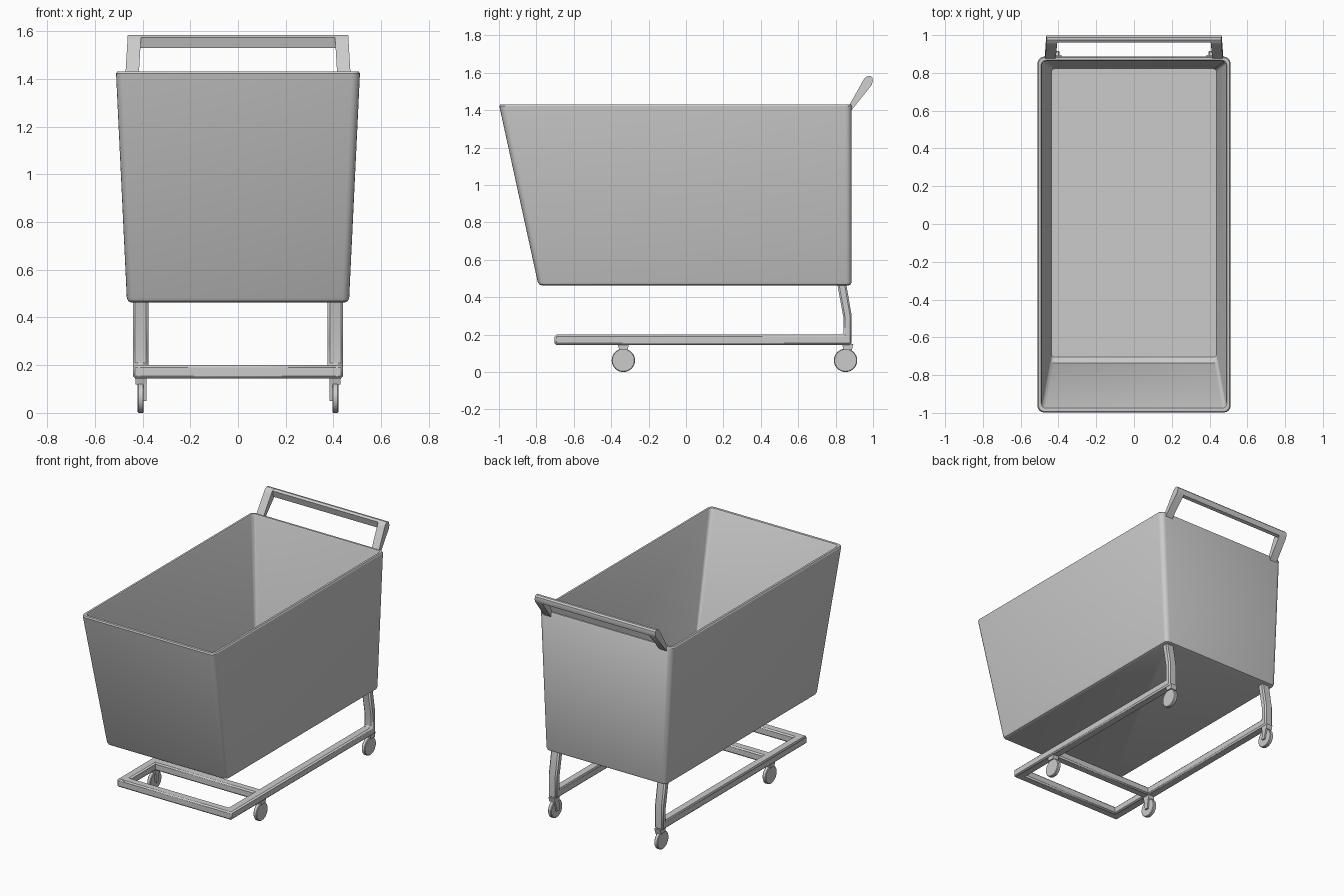
import bpy, bmesh, math
from mathutils import Matrix

if "Cube" in bpy.data.objects:
    bpy.data.objects.remove(bpy.data.objects["Cube"])


def finish(name, bm, bevel=0.0, segments=1, angle=30):
    bmesh.ops.recalc_face_normals(bm, faces=bm.faces)
    me = bpy.data.meshes.new(name)
    bm.to_mesh(me)
    bm.free()
    ob = bpy.data.objects.new(name, me)
    bpy.context.collection.objects.link(ob)
    if bevel:
        mod = ob.modifiers.new("bevel", 'BEVEL')
        mod.width, mod.segments, mod.limit_method = bevel, segments, 'ANGLE'
    bpy.ops.object.select_all(action='DESELECT')
    bpy.context.view_layer.objects.active = ob
    ob.select_set(True)
    bpy.ops.object.shade_smooth_by_angle(angle=math.radians(angle))
    return ob


def prism(name, profile, x0, x1, bevel=0.0, segments=1, lean=0.0, z_ref=0.0):
    """Extrude a (y, z) profile from x0 to x1, leaning sideways with height."""
    bm = bmesh.new()
    a, b = [[bm.verts.new((x + lean * (z - z_ref), y, z)) for y, z in profile] for x in (x0, x1)]
    bm.faces.new(a)
    bm.faces.new(b[::-1])
    n = len(profile)
    for i in range(n):
        bm.faces.new((a[i], b[i], b[(i + 1) % n], a[(i + 1) % n]))
    return finish(name, bm, bevel, segments)


def rounded_loop(bm, hx, y0, y1, z, r, steps=4):
    verts = []
    for k, (cx, cy) in enumerate(((hx - r, y1 - r), (r - hx, y1 - r), (r - hx, y0 + r), (hx - r, y0 + r))):
        for i in range(steps + 1):
            t = math.pi / 2 * (k + i / steps)
            verts.append(bm.verts.new((cx + r * math.cos(t), cy + r * math.sin(t), z)))
    return verts


# Basket: outer shell, rim and inner walls as lofted rounded rectangles
bm = bmesh.new()
loops = [rounded_loop(bm, *p) for p in (
    (0.450, -0.770, 0.870, 0.463, 0.020),
    (0.460, -0.784, 0.881, 0.468, 0.026),
    (0.466, -0.793, 0.886, 0.482, 0.030),
    (0.511, -0.998, 0.886, 1.422, 0.035),
    (0.506, -0.993, 0.881, 1.431, 0.032),
    (0.492, -0.975, 0.867, 1.431, 0.026),
    (0.487, -0.968, 0.862, 1.422, 0.024),
    (0.443, -0.735, 0.830, 0.525, 0.020),
    (0.436, -0.705, 0.822, 0.500, 0.015))]
for a, b in zip(loops, loops[1:]):
    for i in range(len(a)):
        j = (i + 1) % len(a)
        bm.faces.new((a[i], a[j], b[j], b[i]))
bm.faces.new(loops[0][::-1])
bm.faces.new(loops[-1])
finish("basket", bm)

# Push handle: flared arms and a grip sharing the arm tip profile
arm = [(0.875, 1.43), (0.885, 1.40), (0.993, 1.535), (0.999, 1.555), (0.997, 1.573),
       (0.988, 1.583), (0.974, 1.584), (0.957, 1.574), (0.945, 1.555)]
grip = [(0.972, 1.528), (0.993, 1.535), (0.999, 1.555), (0.997, 1.573),
        (0.988, 1.583), (0.974, 1.584), (0.960, 1.574)]
prism("handle_grip", grip, -0.41, 0.41)

# Front and middle crossbars of the undercarriage
for name, y in (("front_crossbar", -0.67), ("middle_crossbar", -0.335)):
    bar = [(y - 0.032, 0.145), (y + 0.03, 0.145), (y + 0.03, 0.2), (y - 0.032, 0.2)]
    prism(name, bar, -0.42, 0.42, 0.009)

# Side rail that bends up into the rear leg
rail = [(-0.702, 0.145), (0.886, 0.145), (0.886, 0.30), (0.856, 0.475), (0.808, 0.475),
        (0.842, 0.29), (0.842, 0.2), (-0.702, 0.2)]

for s, side in ((-1, "left"), (1, "right")):
    prism(side + "_handle_arm", arm, s * 0.415, s * 0.471, 0.0, 1, -s * 0.06, 1.43)
    prism(side + "_rail_and_leg", rail, s * 0.376, s * 0.44, 0.009)

    # Castors: bracket plate, inner fork and wheel
    for end, y in (("front", -0.335), ("rear", 0.853)):
        tag = f"{side}_{end}_"
        dy = 0.0 if end == "front" else 0.012
        plate = [(y - 0.022 + dy, 0.118), (y + 0.022 + dy, 0.118), (y + 0.03 + dy, 0.15), (y - 0.03 + dy, 0.15)]
        prism(tag + "castor_plate", plate, s * 0.384, s * 0.43)
        fork = [(y - 0.012, 0.05), (y + 0.012, 0.05), (y + 0.022 + dy, 0.13), (y - 0.022 + dy, 0.13)]
        prism(tag + "castor_fork", fork, s * 0.384, s * 0.396)
        bm = bmesh.new()
        mat = Matrix.Translation((s * 0.408, y, 0.0625)) @ Matrix.Rotation(math.pi / 2, 4, 'Y')
        bmesh.ops.create_cone(bm, cap_ends=True, segments=32, radius1=0.0625,
                              radius2=0.0625, depth=0.026, matrix=mat)
        finish(tag + "wheel", bm, 0.004)
